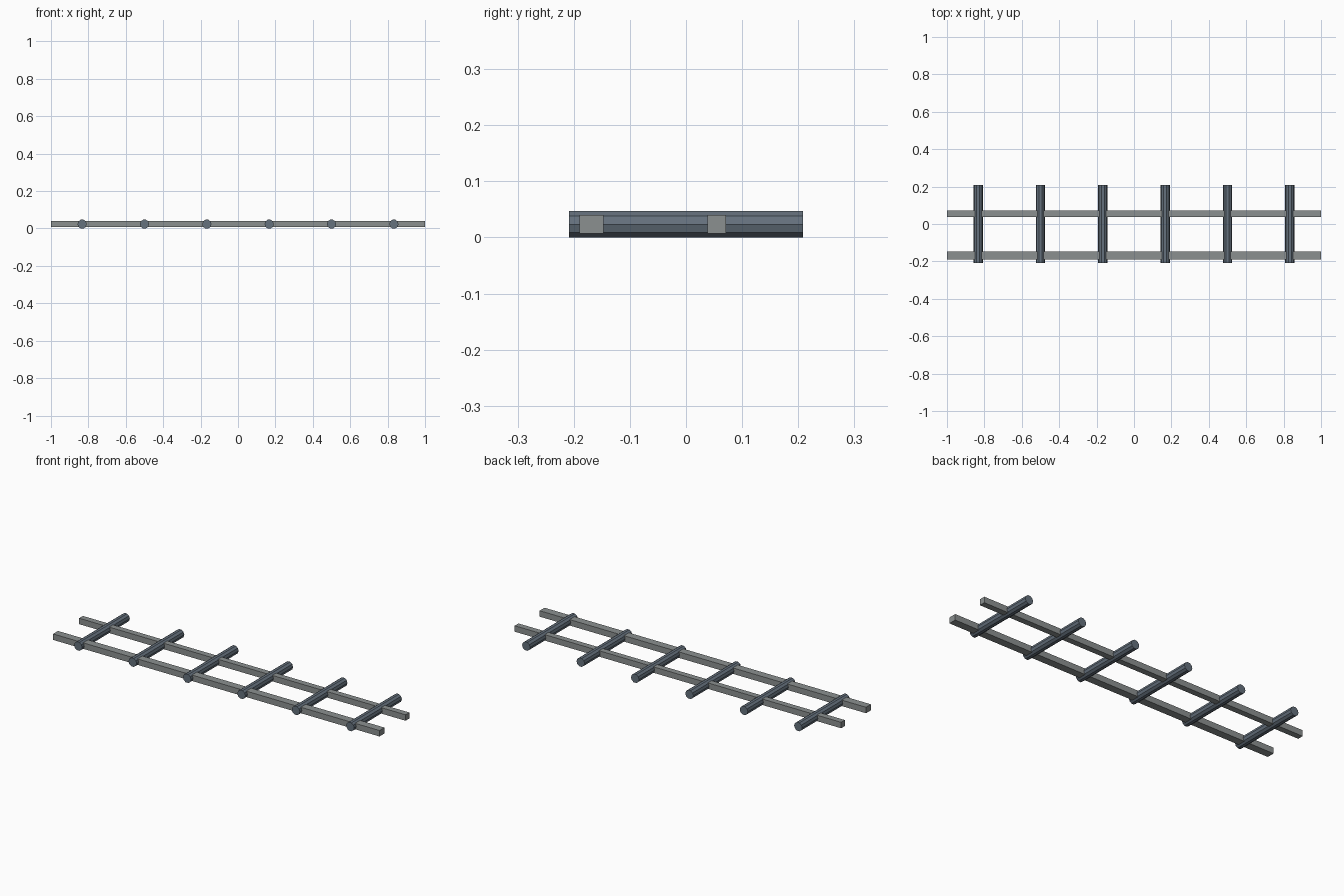
import bpy, math

if "Cube" in bpy.data.objects:
    bpy.data.objects.remove(bpy.data.objects["Cube"])

MID_Z = 0.0235


def material(name, rgb):
    m = bpy.data.materials.new(name)
    m.diffuse_color = (*rgb, 1)
    m.use_nodes = True
    m.node_tree.nodes["Principled BSDF"].inputs["Base Color"].default_value = m.diffuse_color
    return m


rail_mat = material("rail_grey", (0.26, 0.28, 0.28))
bar_mat = material("bar_slate", (0.13, 0.165, 0.205))


def rail(name, y0, y1):
    bpy.ops.mesh.primitive_cube_add(size=1, location=(0, (y0 + y1) / 2, MID_Z))
    o = bpy.context.object
    o.name = name
    o.scale = (2.0, y1 - y0, 0.033)
    o.data.materials.append(rail_mat)


# Long square rails, the front one wider
rail("front_rail", -0.190, -0.147)
rail("back_rail", 0.038, 0.071)

# Ten-sided cross bars, flat side up
for i in range(6):
    bpy.ops.mesh.primitive_cylinder_add(
        vertices=10, radius=0.0247, depth=0.417,
        location=((i - 2.5) / 3, 0, MID_Z),
        rotation=(math.pi / 2, math.radians(90), 0))
    o = bpy.context.object
    o.name = f"cross_bar_{i + 1}"
    o.data.materials.append(bar_mat)
